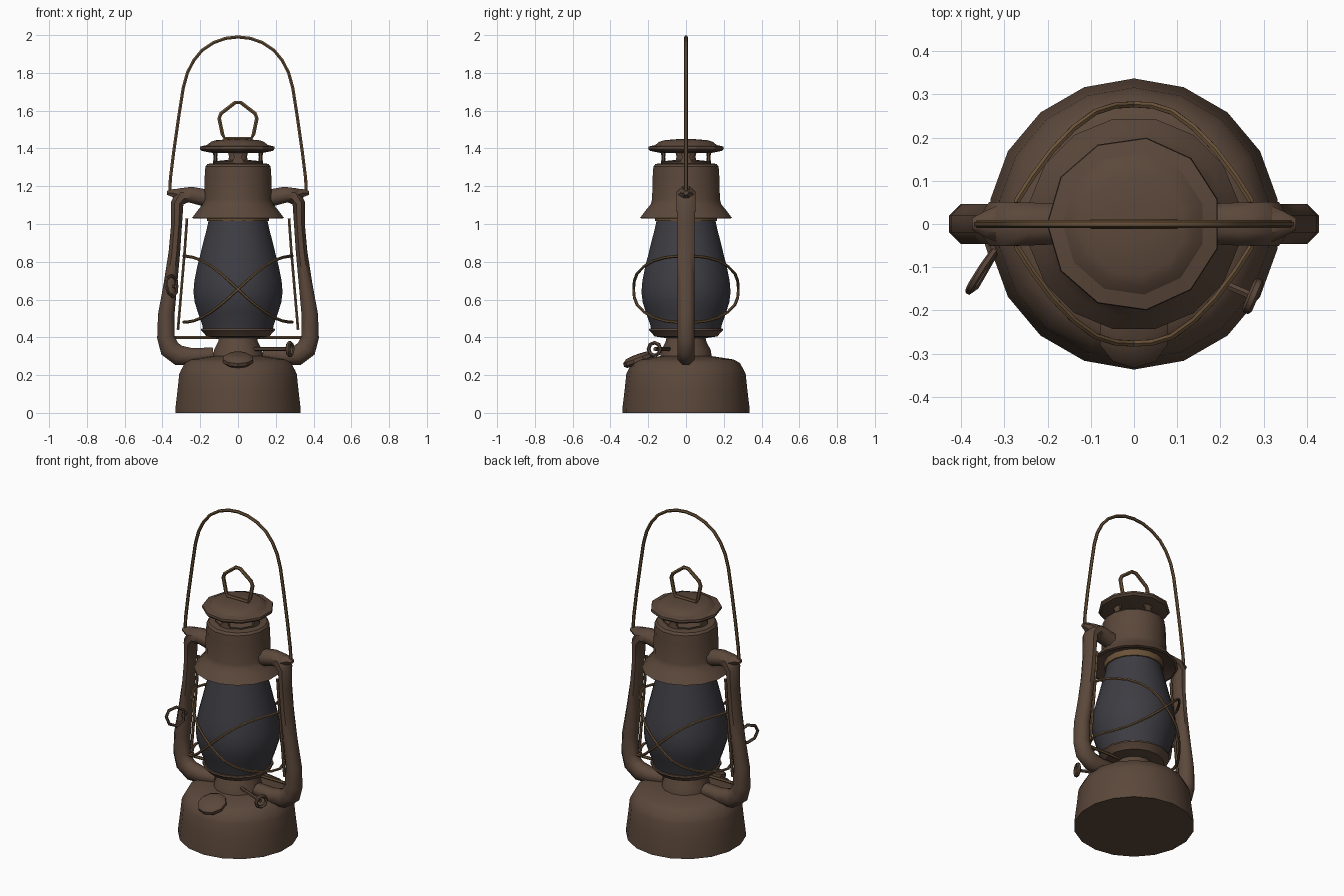
import bpy, bmesh, math
from mathutils import Vector, Matrix

if "Cube" in bpy.data.objects:
    bpy.data.objects.remove(bpy.data.objects["Cube"])


def material(name, rgb):
    m = bpy.data.materials.new(name)
    m.diffuse_color = (*rgb, 1)
    m.use_nodes = True
    m.node_tree.nodes["Principled BSDF"].inputs["Base Color"].default_value = m.diffuse_color
    return m


BODY = material("dark brown metal", (0.105, 0.064, 0.043))
WIRE = material("bronze wire", (0.145, 0.085, 0.04))
GLASS = material("smoky glass", (0.046, 0.046, 0.056))


def finish(bm, name, mat, angle=35):
    bmesh.ops.recalc_face_normals(bm, faces=bm.faces)
    me = bpy.data.meshes.new(name)
    bm.to_mesh(me)
    bm.free()
    me.materials.append(mat)
    ob = bpy.data.objects.new(name, me)
    bpy.context.collection.objects.link(ob)
    bpy.ops.object.select_all(action='DESELECT')
    ob.select_set(True)
    bpy.context.view_layer.objects.active = ob
    bpy.ops.object.shade_smooth_by_angle(angle=math.radians(angle))
    return ob


def skin(name, rings, mat, closed=False, angle=35):
    """Bridge a list of point rings into a solid."""
    bm = bmesh.new()
    vs = [[bm.verts.new(p) for p in r] for r in rings]
    n = len(vs[0])
    for i in range(len(vs) if closed else len(vs) - 1):
        a, b = vs[i], vs[(i + 1) % len(vs)]
        for j in range(n):
            k = (j + 1) % n
            bm.faces.new((a[j], a[k], b[k], b[j]))
    if not closed:
        bm.faces.new(vs[0])
        bm.faces.new(vs[-1])
    return finish(bm, name, mat, angle)


def lathe(name, profile, sides, mat, angle=35):
    ang = [math.tau * (j + 0.5) / sides for j in range(sides)]
    rings = [[(r * math.cos(t), r * math.sin(t), z) for t in ang] for r, z in profile]
    return skin(name, rings, mat, angle=angle)


def tube(name, pts, radii, ref, mat, sides=6, closed=False):
    """Sweep an ellipse; radii = (across, along ref), one pair or one per point."""
    pts = [Vector(p) for p in pts]
    n, ref = len(pts), Vector(ref)
    rings = []
    for i, p in enumerate(pts):
        if closed:
            t = pts[(i + 1) % n] - pts[i - 1]
        else:
            t = pts[min(i + 1, n - 1)] - pts[max(i - 1, 0)]
        u = t.cross(ref).normalized()
        w = u.cross(t).normalized()
        a, b = radii[i] if isinstance(radii, list) else radii
        rings.append([p + u * a * math.cos(q) + w * b * math.sin(q)
                      for q in (math.tau * (j + 0.5) / sides for j in range(sides))])
    return skin(name, rings, mat, closed, 50)


def disc(name, center, normal, steps, sides, mat):
    ob = lathe(name, steps, sides, mat)
    q = Vector(normal).to_track_quat('Z', 'Y').to_matrix().to_4x4()
    ob.data.transform(Matrix.Translation(center) @ q)
    return ob


# Fuel tank and burner
lathe("fuel_tank", [(.337, 0), (.337, .02), (.325, .12), (.316, .205), (.307, .225),
                    (.285, .265), (.25, .283), (.14, .30)], 18, BODY)
lathe("burner_neck", [(.14, .28), (.13, .335), (.108, .375), (.1, .42)], 14, BODY)
lathe("globe_plate", [(.1, .395), (.17, .405), (.182, .42), (.2, .437), (.198, .447), (.17, .445)], 16, BODY)

# Glass globe
lathe("glass_globe", [(.183, .43), (.19, .465), (.213, .53), (.23, .585), (.237, .64), (.232, .7),
                      (.218, .77), (.2, .84), (.183, .91), (.167, .97), (.152, 1.04)], 32, GLASS, 60)

# Hood, vent and chimney cap
lathe("hood", [(.15, 1.06), (.235, 1.028), (.248, 1.032), (.215, 1.075), (.19, 1.105), (.183, 1.13),
               (.18, 1.25), (.176, 1.305), (.165, 1.318), (.10, 1.325)], 16, BODY)
lathe("globe_collar", [(.166, 1.015), (.17, 1.035), (.166, 1.065)], 16, WIRE)
lathe("vent_rim", [(.125, 1.31), (.13, 1.332), (.05, 1.34)], 12, BODY)
lathe("vent_core", [(.06, 1.32), (.05, 1.355), (.06, 1.40)], 10, BODY)
for i in range(4):
    d = Vector((math.cos(i * math.pi / 2), math.sin(i * math.pi / 2), 0))
    tube("vent_post", [d * .12 + Vector((0, 0, z)) for z in (1.32, 1.355, 1.395)],
         [(.04, .012), (.022, .01), (.04, .014)], d, BODY)
lathe("chimney_cap", [(.13, 1.375), (.192, 1.387), (.202, 1.398), (.2, 1.41), (.165, 1.418),
                      (.143, 1.435), (.12, 1.443), (.05, 1.449)], 11, BODY, 25)

# Lifting ring on the cap
tube("cap_ring", [(-.07, 0, 1.452), (-.082, 0, 1.475), (-.1, 0, 1.56), (-.09, 0, 1.585), (-.015, 0, 1.643),
                  (.015, 0, 1.643), (.09, 0, 1.585), (.1, 0, 1.56), (.082, 0, 1.475), (.07, 0, 1.452)],
     (.011, .011), (0, 1, 0), WIRE, closed=True)

# Side frame tubes, bail lugs and upright guard wires
arm = [(.16, 1.135), (.25, 1.155), (.295, 1.15), (.322, 1.11), (.325, 1.0), (.337, .85), (.358, .68),
       (.38, .52), (.382, .4), (.362, .34), (.315, .305), (.24, .298), (.13, .31)]
arm_r = [(.05, .05), (.046, .054), (.048, .055), (.036, .055), (.031, .05), (.033, .05), (.039, .05),
         (.047, .05), (.05, .05), (.058, .05), (.058, .05), (.048, .048), (.04, .045)]
for s, side in ((-1, "left"), (1, "right")):
    tube(side + "_frame_tube", [(s * x, 0, z) for x, z in arm], arm_r, (0, 1, 0), BODY, 8)
    tube(side + "_bail_lug", [(s * .3, 0, 1.15), (s * .345, 0, 1.165), (s * .375, 0, 1.165)],
         [(.045, .05), (.025, .03), (.012, .014)], (0, 1, 0), BODY, 6)
    tube(side + "_guard_upright", [(s * .27, 0, 1.03), (s * .282, 0, .86), (s * .3, 0, .65), (s * .318, 0, .44)],
         (.008, .008), (0, 1, 0), WIRE)
tube("lower_crossbar", [(-.34, 0, .4), (.34, 0, .4)], (.009, .009), (0, 1, 0), WIRE)

# Carrying bail
half = [(.362, 1.155), (.358, 1.24), (.338, 1.4), (.312, 1.58), (.29, 1.72), (.268, 1.8), (.235, 1.865),
        (.19, 1.92), (.13, 1.96), (.065, 1.983)]
tube("bail", [(-x, 0, z) for x, z in half] + [(0, 0, 1.99)] + [(x, 0, z) for x, z in reversed(half)],
     (.0095, .0095), (0, 1, 0), WIRE)

# Crossed guard rings round the globe
quarter = [(0, .277), (.045, .274), (.09, .259), (.14, .222), (.19, .17), (.235, .11), (.27, .055), (.288, 0)]
outline = (quarter + [(x, -y) for x, y in quarter[-2::-1]]
           + [(-x, -y) for x, y in quarter[1:]] + [(-x, y) for x, y in quarter[-2:0:-1]])
for s in (-1, 1):
    tube("guard_ring", [(x, y, .655 + s * .175 * math.sin(x / .288 * math.pi / 2)) for x, y in outline],
         (.008, .008), (0, 0, 1), WIRE, closed=True)

# Filler cap on the tank front
disc("filler_cap", (0, -.245, .262), (0, -.35, .94),
     [(.07, 0), (.083, .012), (.083, .03), (.06, .046), (.02, .05)], 10, BODY)

# Wick adjuster
tube("wick_shaft", [(.07, -.08, .338), (.27, -.165, .338)], (.01, .01), (0, 0, 1), BODY)
wd = Vector((.2, -.085, 0)).normalized()
wv = Vector((-wd.y, wd.x, 0))
tube("wick_wheel", [Vector((.275, -.167, .338)) + wv * .034 * math.cos(t) + Vector((0, 0, .034 * math.sin(t)))
                    for t in (i * math.tau / 8 for i in range(8))], (.01, .012), wd, BODY, closed=True)

# Globe lift lever on the left
tube("lift_lever", [(-.325, -.065, .7), (-.35, -.1, .728), (-.375, -.14, .715), (-.382, -.155, .68),
                    (-.368, -.145, .635), (-.345, -.105, .615), (-.325, -.07, .64)],
     (.009, .009), (-.9, .43, 0), BODY, closed=True)
tube("lift_pivot", [(-.34, -.03, .67), (-.325, -.075, .67)], (.012, .012), (0, 0, 1), BODY)
